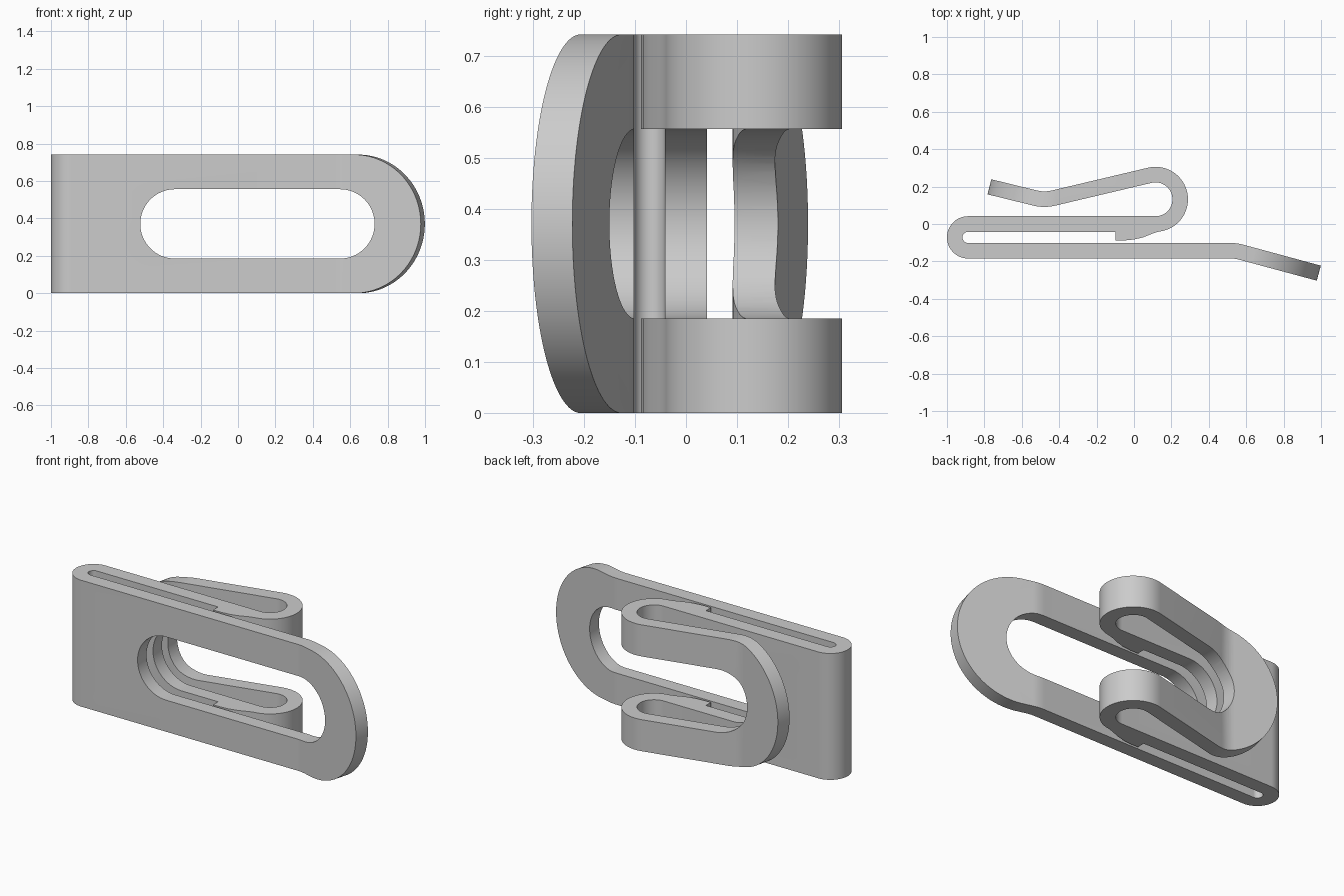
import bpy, bmesh
from math import cos, sin, pi, radians
from mathutils import Vector

if "Cube" in bpy.data.objects:
    bpy.data.objects.remove(bpy.data.objects["Cube"])

H, T = 0.741, 0.083          # strip width (z) and sheet thickness
MID = H / 2


def arc(cx, cy, r, a0, a1, n):
    return [Vector((cx + r * cos(radians(a0 + (a1 - a0) * i / n)),
                    cy + r * sin(radians(a0 + (a1 - a0) * i / n)))) for i in range(n + 1)]


def bend(a, b, c, d, n=6):
    """Soft corner at b between a and c."""
    a, b, c = Vector(a), Vector(b), Vector(c)
    p, q = b + (a - b).normalized() * d, b + (c - b).normalized() * d
    return [p * (1 - t) ** 2 + b * 2 * t * (1 - t) + q * t * t for t in [i / n for i in range(n + 1)]]


def ribbon(path, t):
    """Closed outline of constant thickness around a centre line."""
    left, right = [], []
    for i, p in enumerate(path):
        d0 = (p - path[max(i - 1, 0)]).normalized() if i else (path[1] - p).normalized()
        d1 = (path[i + 1] - p).normalized() if i < len(path) - 1 else d0
        n0, n1 = Vector((-d0.y, d0.x)), Vector((-d1.y, d1.x))
        m = (n0 + n1).normalized()
        off = m * (t / 2 / m.dot(n0))
        left.append(p + off)
        right.append(p - off)
    return left + right[::-1]


def prism(name, pts, origin, u, v, sweep, helper=False):
    """Extrude a flat outline, given in the u/v axes, along sweep."""
    u, v, origin = Vector(u), Vector(v), Vector(origin)
    bm = bmesh.new()
    face = bm.faces.new([bm.verts.new(origin + u * p[0] + v * p[1]) for p in pts])
    ext = bmesh.ops.extrude_face_region(bm, geom=[face])
    bmesh.ops.translate(bm, vec=Vector(sweep),
                        verts=[g for g in ext["geom"] if isinstance(g, bmesh.types.BMVert)])
    bmesh.ops.recalc_face_normals(bm, faces=bm.faces)
    me = bpy.data.meshes.new(name)
    bm.to_mesh(me)
    bm.free()
    ob = bpy.data.objects.new(name, me)
    bpy.context.collection.objects.link(ob)
    ob.hide_render = helper
    return ob


def boolean(ob, other, op):
    mod = ob.modifiers.new(other.name, 'BOOLEAN')
    mod.operation, mod.object, mod.solver = op, other, 'EXACT'
    bpy.context.view_layer.objects.active = ob
    bpy.ops.object.modifier_apply(modifier=mod.name)
    bpy.data.objects.remove(other)


# Folded strip: front lip, front plate, left fold, middle plate, loop, back arm
lip, knee = (0.989, -0.263), (0.545, -0.143)
dip, tip = (-0.48, 0.127), (-0.774, 0.199)
loop = arc(0.115, 0.132, 0.132, -90, 103, 36)
path = ([Vector(lip)] + bend(lip, knee, (-0.887, -0.143), 0.03)
        + arc(-0.887, -0.0715, 0.0715, 270, 90, 30) + loop
        + bend(loop[-1], dip, tip, 0.05) + [Vector(tip)])
clip = prism("spring_clip", ribbon(path, T), (0, 0, 0), (1, 0, 0), (0, 1, 0), (0, 0, H))

# Stop tab under the loop
tab_pts = [(-0.1, -0.02), (-0.1, -0.088), (-0.05, -0.088), (0.0, -0.083), (0.05, -0.071),
           (0.1, -0.051), (0.125, -0.043), (0.155, -0.0365), (0.155, -0.02)]
boolean(clip, prism("stop_tab", tab_pts, (0, 0, 0), (1, 0, 0), (0, 1, 0), (0, 0, H), True), 'UNION')

# Long slot through every layer
slot = arc(0.545, MID, 0.1855, -90, 90, 32) + arc(-0.337, MID, 0.1855, 90, 270, 32)
boolean(clip, prism("slot_cutter", slot, (0, -0.5, 0), (1, 0, 0), (0, 0, 1), (0, 1, 0), True), 'DIFFERENCE')

# Round off both free ends, square to their tilted sheets
for name, end, corner in (("lip", lip, knee), ("arm", tip, dip)):
    d = (Vector(end) - Vector(corner)).normalized()
    n = Vector((-d.y, d.x))
    if n.y < 0:
        n = -n
    r = MID + 0.0003
    c = Vector(end) - d * (r + 0.001) - n * 0.065
    outline = arc(0, 0, r, -90, 90, 64) + [(0, r + 0.1), (r + 0.1, r + 0.1),
                                           (r + 0.1, -r - 0.1), (0, -r - 0.1)]
    cutter = prism(name + "_round_cutter", outline, (c.x, c.y, MID), (d.x, d.y, 0), (0, 0, 1),
                   (n.x * 0.18, n.y * 0.18, 0), True)
    boolean(clip, cutter, 'DIFFERENCE')

clip.select_set(True)
bpy.context.view_layer.objects.active = clip
bpy.ops.object.shade_smooth_by_angle(angle=radians(25))
